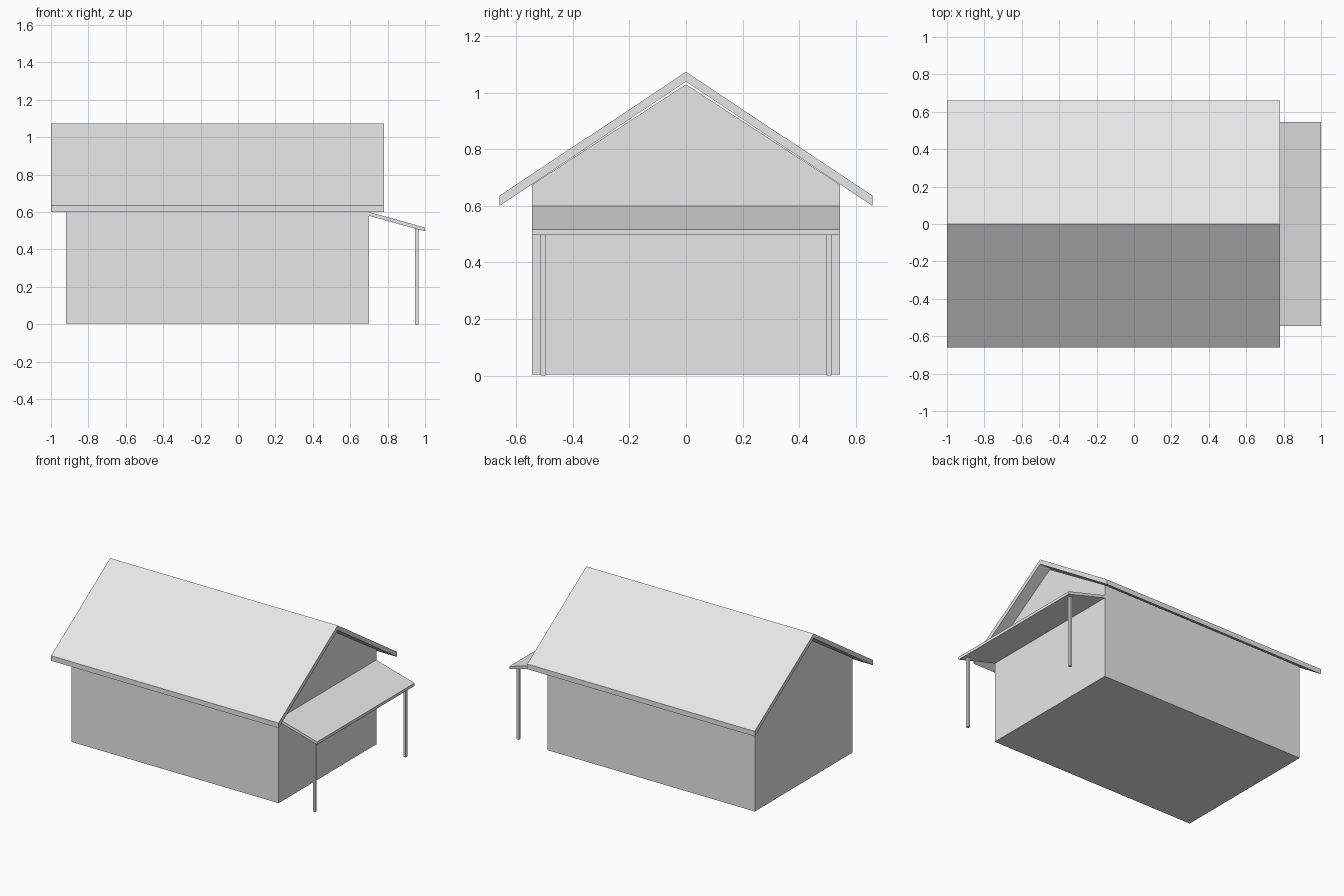
import bpy
import bmesh
from mathutils import Vector

if "Cube" in bpy.data.objects:
    bpy.data.objects.remove(bpy.data.objects["Cube"])

grey = bpy.data.materials.new("light grey")
grey.diffuse_color = (0.8, 0.8, 0.8, 1)
grey.use_nodes = True
grey.node_tree.nodes["Principled BSDF"].inputs["Base Color"].default_value = grey.diffuse_color


def prism(name, profile, offset):
    """Solid made by sweeping a closed flat profile along an offset."""
    bm = bmesh.new()
    face = bm.faces.new([bm.verts.new(p) for p in profile])
    ext = bmesh.ops.extrude_face_region(bm, geom=[face], use_keep_orig=True)
    verts = [v for v in ext["geom"] if isinstance(v, bmesh.types.BMVert)]
    bmesh.ops.translate(bm, verts=verts, vec=Vector(offset))
    bmesh.ops.recalc_face_normals(bm, faces=bm.faces[:])
    mesh = bpy.data.meshes.new(name)
    bm.to_mesh(mesh)
    bm.free()
    mesh.materials.append(grey)
    obj = bpy.data.objects.new(name, mesh)
    bpy.context.collection.objects.link(obj)
    return obj


# House body with gabled ends
body = [(-0.545, 0.004), (0.545, 0.004), (0.545, 0.675), (0, 1.03), (-0.545, 0.675)]
prism("house_walls", [(-0.92, y, z) for y, z in body], (1.62, 0, 0))

# Pitched roof sheet with overhanging eaves and gables
roof = [(-0.66, 0.60), (0, 1.04), (0.66, 0.60), (0.66, 0.636), (0, 1.074), (-0.66, 0.636)]
prism("main_roof", [(-1.0, y, z) for y, z in roof], (1.78, 0, 0))

# Sloping porch roof
porch = [(0.70, 0.58), (1.0, 0.497), (1.0, 0.517), (0.70, 0.60)]
prism("porch_roof", [(x, -0.545, z) for x, z in porch], (0, 1.09, 0))

# Porch posts, cut to the slope of the porch roof
post = [(0.946, 0), (0.964, 0), (0.964, 0.507), (0.946, 0.512)]
for side, y in (("front", -0.506), ("back", 0.506)):
    prism(f"{side}_porch_post", [(x, y - 0.009, z) for x, z in post], (0, 0.018, 0))
